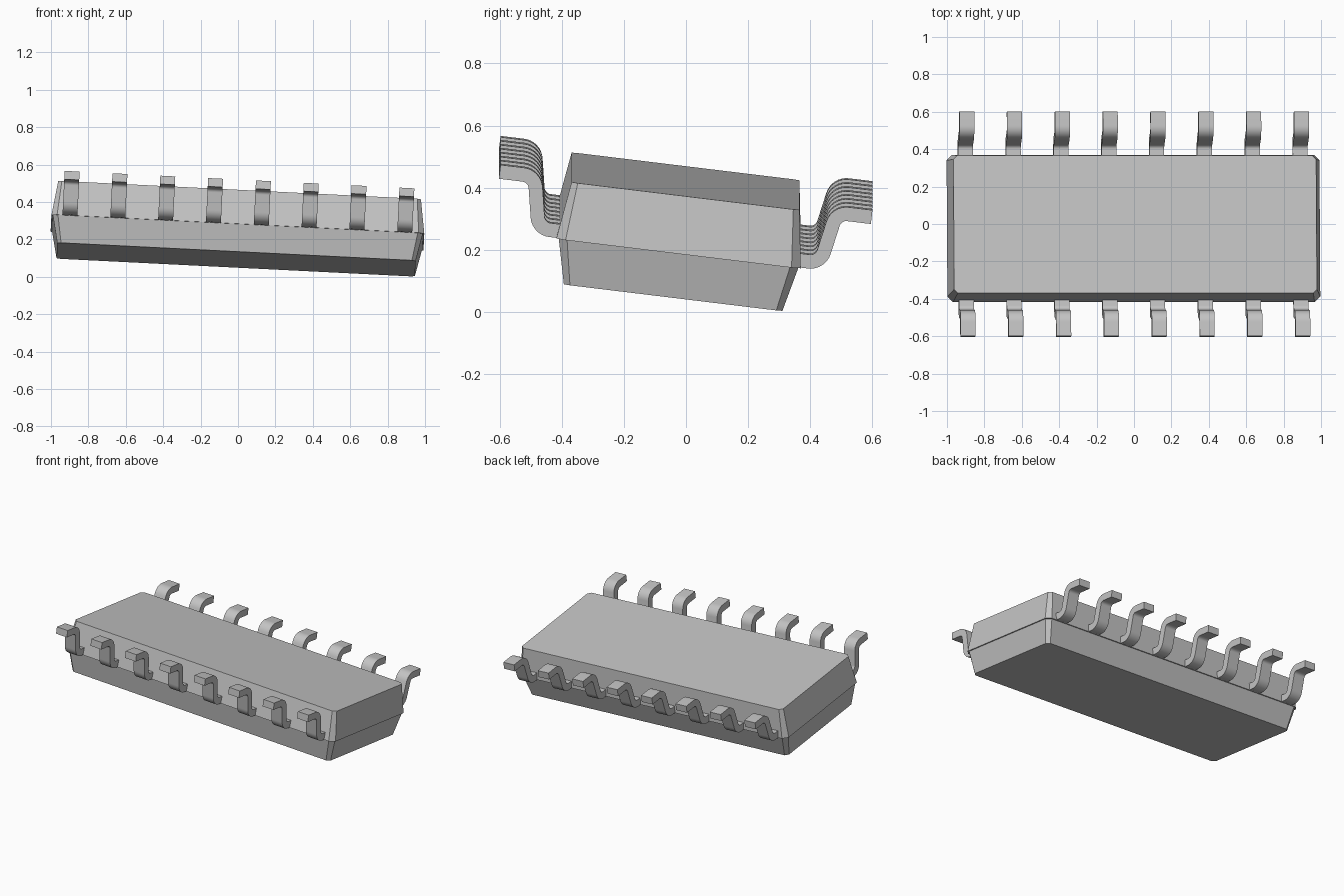
import bpy, bmesh, math
from mathutils import Matrix, Vector

cube = bpy.data.objects.get("Cube")
if cube:
    bpy.data.objects.remove(cube, do_unlink=True)

# Single grey for the whole chip
GREY = (0.55, 0.55, 0.55, 1.0)
grey = bpy.data.materials.new("plain grey")
grey.use_nodes = True
grey.diffuse_color = GREY
grey.node_tree.nodes["Principled BSDF"].inputs["Base Color"].default_value = GREY

# Tilted resting pose: long axis stays aligned with x when seen from above
up = Vector((0.05, 0.122, 1)).normalized()
along = Vector((1, 0, -0.05)).normalized()
across = up.cross(along)
POSE = Matrix.Translation((-0.003, -0.024, 0.236)) @ Matrix((along, across, up)).transposed().to_4x4()


def finish(name, bm, smooth=False):
    bmesh.ops.recalc_face_normals(bm, faces=bm.faces)
    mesh = bpy.data.meshes.new(name)
    bm.to_mesh(mesh)
    bm.free()
    mesh.materials.append(grey)
    obj = bpy.data.objects.new(name, mesh)
    bpy.context.collection.objects.link(obj)
    obj.matrix_world = POSE
    if smooth:
        bpy.ops.object.select_all(action='DESELECT')
        obj.select_set(True)
        bpy.context.view_layer.objects.active = obj
        bpy.ops.object.shade_smooth_by_angle(angle=math.radians(35))
    return obj


def ring(bm, hx, hy, c, z):
    """Rectangle outline with cut corners."""
    pts = []
    for sx, sy in ((1, 1), (-1, 1), (-1, -1), (1, -1)):
        pair = [(sx * hx, sy * (hy - c)), (sx * (hx - c), sy * hy)]
        pts += pair if sx == sy else pair[::-1]
    return [bm.verts.new((x, y, z)) for x, y in pts]


def body_half(name, parting, outer):
    bm = bmesh.new()
    a, b = ring(bm, *parting), ring(bm, *outer)
    bm.faces.new(a)
    bm.faces.new(b)
    for i in range(len(a)):
        j = (i + 1) % len(a)
        bm.faces.new((a[i], a[j], b[j], b[i]))
    finish(name, bm)


# Drafted body halves meeting at a stepped parting line
body_half("upper_body", (0.998, 0.397, 0.03, 0), (0.971, 0.37, 0.02, 0.186))
body_half("lower_body", (0.99, 0.389, 0.027, 0), (0.959, 0.355, 0.02, -0.145))


def rounded(path, radius, steps=8):
    """Replace inner corners of a path with arcs."""
    out = [path[0]]
    for p, q, r in zip(path, path[1:], path[2:]):
        u, v = (p - q).normalized(), (r - q).normalized()
        half = u.angle(v) / 2
        centre = q + (u + v).normalized() * (radius / math.sin(half))
        start = q + u * (radius / math.tan(half)) - centre
        end = q + v * (radius / math.tan(half)) - centre
        sweep = start.angle_signed(end)
        for i in range(steps + 1):
            t = -sweep * i / steps
            out.append(centre + Matrix.Rotation(t, 2) @ start)
    return out + [path[-1]]


THICK, WIDTH, PITCH, COUNT = 0.045, 0.08, 0.256, 8
path = rounded([Vector(p) for p in ((0.34, 0.023), (0.458, 0.023), (0.49, 0.19), (0.604, 0.19))], 0.045)
left, right = [], []
for i, p in enumerate(path):
    d = (path[min(i + 1, len(path) - 1)] - path[max(i - 1, 0)]).normalized()
    n = Vector((-d.y, d.x)) * THICK / 2
    left.append(p + n)
    right.append(p - n)


def pin(name, x, side):
    """Bent flat lead, swept as a ribbon with a rectangular section."""
    bm = bmesh.new()
    rows = []
    for l, r in zip(left, right):
        rows.append([bm.verts.new((x + w * WIDTH / 2, side * q.x, q.y))
                     for w, q in ((-1, l), (1, l), (1, r), (-1, r))])
    for a, b in zip(rows, rows[1:]):
        for i in range(4):
            j = (i + 1) % 4
            bm.faces.new((a[i], a[j], b[j], b[i]))
    bm.faces.new(rows[0])
    bm.faces.new(rows[-1])
    finish(name, bm, smooth=True)


# Two rows of leads
for k in range(COUNT):
    x = (k - (COUNT - 1) / 2) * PITCH - 0.003
    pin(f"front_pin_{k + 1}", x, -1)
    pin(f"back_pin_{k + 1}", x, 1)
